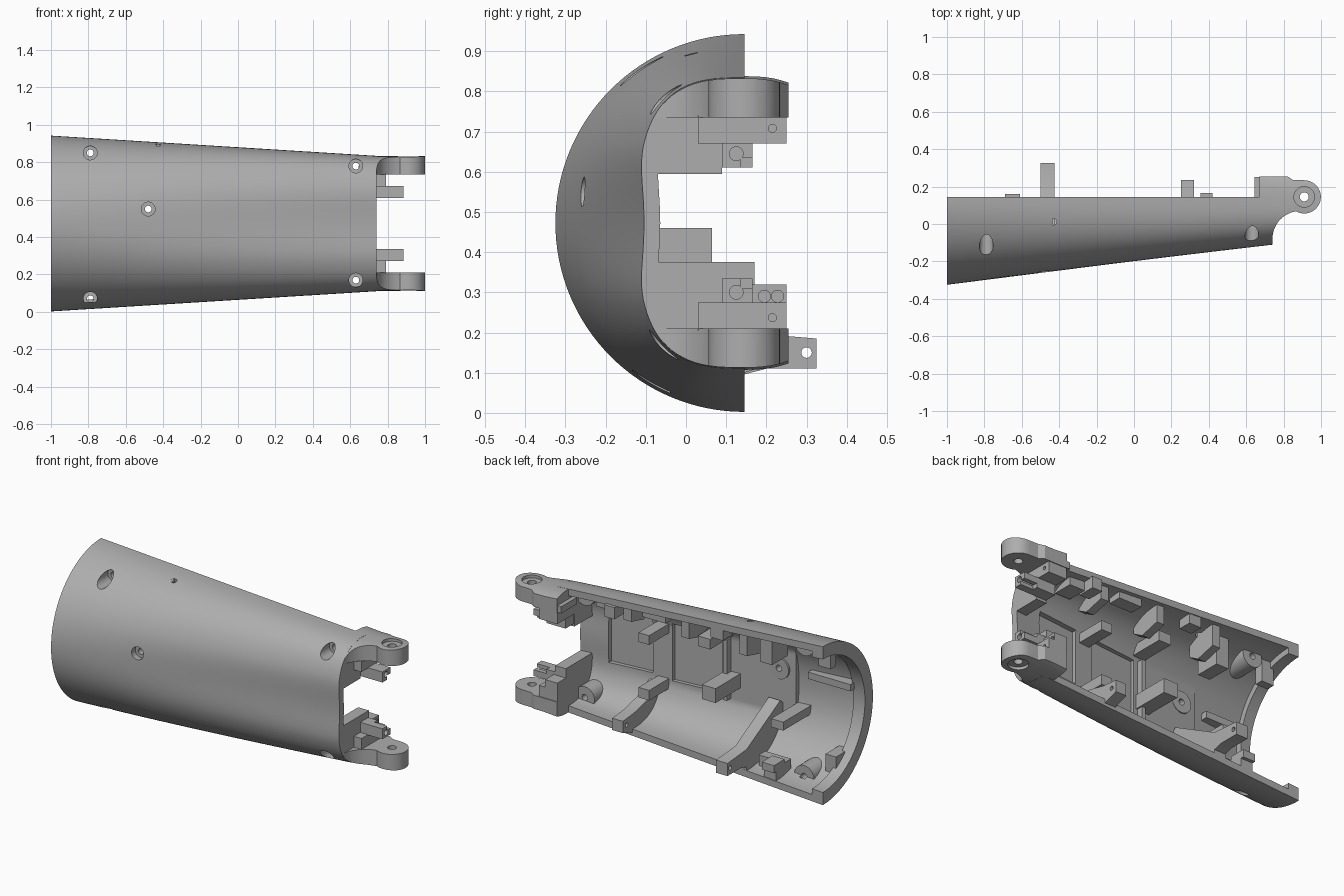
import bpy, bmesh, math
from mathutils import Matrix

if "Cube" in bpy.data.objects:
    bpy.data.objects.remove(bpy.data.objects["Cube"], do_unlink=True)

grey = bpy.data.materials.new("plain grey")
grey.use_nodes = True
grey.diffuse_color = (0.42, 0.42, 0.42, 1)
grey.node_tree.nodes["Principled BSDF"].inputs["Base Color"].default_value = (0.42, 0.42, 0.42, 1)

CY, CZ, END = 0.145, 0.4725, 0.74
SLOPE = 0.094


def flip(z):
    return 2 * CZ - z


def finish(name, bm):
    bmesh.ops.remove_doubles(bm, verts=bm.verts, dist=1e-5)
    bmesh.ops.recalc_face_normals(bm, faces=bm.faces)
    me = bpy.data.meshes.new(name)
    bm.to_mesh(me)
    bm.free()
    me.materials.append(grey)
    ob = bpy.data.objects.new(name, me)
    bpy.context.collection.objects.link(ob)
    return ob


def loft(name, sections, closed=False):
    bm = bmesh.new()
    rings = [[bm.verts.new(p) for p in s] for s in sections]
    n = len(rings[0])
    for a, b in zip(rings, rings[1:] + rings[:1] if closed else rings[1:]):
        for i in range(n):
            j = (i + 1) % n
            bm.faces.new((a[i], a[j], b[j], b[i]))
    if not closed:
        bm.faces.new(rings[0])
        bm.faces.new(rings[-1])
    return finish(name, bm)


def prism(name, pts, axis, lo, hi):
    """Extrude a 2D outline along x (outline y,z) or z (outline x,y)."""
    place = {"x": lambda p, t: (t, p[0], p[1]), "z": lambda p, t: (p[0], p[1], t)}[axis]
    return loft(name, [[place(p, t) for p in pts] for t in (lo, hi)])


def box(name, x0, x1, y0, y1, z0, z1):
    return prism(name, [(x0, y0), (x1, y0), (x1, y1), (x0, y1)], "z", z0, z1)


def cyl(name, x, y, z, r, length, axis):
    """Cylinder starting at the given point and running along +x or +z."""
    bm = bmesh.new()
    m = Matrix.Translation((x, y, z))
    if axis == "x":
        m = m @ Matrix.Rotation(math.pi / 2, 4, "Y")
    m = m @ Matrix.Translation((0, 0, length / 2))
    bmesh.ops.create_cone(bm, cap_ends=True, segments=32, radius1=r, radius2=r, depth=length, matrix=m)
    return finish(name, bm)


def turned(name, x, z, profile, closed):
    """Rings of (radius, y) about an axis along y; closed joins the last ring to the first."""
    turns = [math.tau * (i + 0.3) / 32 for i in range(32)]
    return loft(name, [[(x + r * math.cos(a), y, z + r * math.sin(a)) for a in turns] for r, y in profile], closed)


def boolean(ob, other, op):
    mod = ob.modifiers.new(op, "BOOLEAN")
    mod.operation, mod.object, mod.solver = op, other, "EXACT"
    bpy.context.view_layer.objects.active = ob
    bpy.ops.object.modifier_apply(modifier=mod.name)


def cut(obs, cutters):
    for c in cutters:
        for ob in obs:
            boolean(ob, c, "DIFFERENCE")
        bpy.data.objects.remove(c, do_unlink=True)


def arc(x, inset, span, steps, floor=-9):
    """Round section at the wide end, squarer and slightly waisted at the narrow end."""
    u = (min(x, 0.76) + 1) / 1.74
    h, d, n = 0.47 - 0.108 * u - inset, 0.47 - 0.205 * u - inset, 2 + u
    pts = []
    for i in range(steps):
        a = span * i / (steps - 1 if span < 4 else steps)
        s, c = math.sin(a), math.cos(a)
        k = n if s >= 0 else 2 + 0.5 * u
        z = math.copysign(abs(c) ** (2 / k), c) * h
        y = -math.copysign(abs(s) ** (2 / k), s) * d
        if y < 0:
            y += 0.016 * u * max(0, 1 - (z / 0.2) ** 2) ** 2
        pts.append((x, max(CY + y, floor), CZ + z))
    return pts


def panel_y(x):
    return -0.077 + SLOPE * (x - END)


# Main half shell: thick end rim, round bay, then a flat inner panel
def shell_section(x, inset, panel):
    inner = arc(x, inset, math.pi, 65, panel_y(x) if panel else -9)
    return arc(x, 0, math.pi, 65) + inner[::-1]


BAY = -0.58
stations = [(-1, 0.075, 0), (-0.93, 0.075, 0), (-0.93, 0.04, 0), (BAY, 0.04, 0)]
stations += [(BAY + (END - BAY) * i / 12, 0.04, 1) for i in range(13)]
shell = loft("shell", [shell_section(*s) for s in stations])

# Envelope that trims the inner parts to the outer surface
envelope = loft("envelope", [arc(-1 + 2.05 * i / 14, 0.001, 2 * math.pi, 96) for i in range(15)])
inside = []


def keep(ob):
    boolean(ob, envelope, "INTERSECT")
    inside.append(ob)
    return ob


# Hinge lugs with concave neck and round eye
cx, r = 0.91, 0.089
eye = [(cx + r * math.cos(a), CY + r * math.sin(a))
       for a in [math.radians(-120 + 210 * i / 20) for i in range(21)]]
neck = [(END + 0.15 - 0.15 * math.cos(a), -0.08 + 0.15 * math.sin(a))
        for a in [math.radians(80 * i / 8) for i in range(9)]]
outline = [(0.67, -0.12), (END, -0.12)] + neck[:-1] + eye + [(0.85, 0.235), (0.82, 0.255), (0.67, 0.255)]
for side, m in (("upper", lambda z: z), ("lower", flip)):
    def zz(a, b):
        return sorted((m(a), m(b)))
    lug = keep(prism(side + "_lug", outline, "z", *zz(0.735, 0.9)))
    lo, hi = zz(0.815, 0.9)
    cut([lug], [cyl("bore", cx, CY, -0.1, 0.024, 1.2, "z"),
                cyl("bearing_seat", cx, CY, lo, 0.055, hi - lo, "z")])
    low = side == "lower"
    wall = keep(box(side + "_end_wall", 0.67, END, -0.1, 0.17 if low else 0.09, *zz(0.57 if low else 0.595, 0.8)))
    flange = keep(box(side + "_flange", 0.67, 0.79, 0.03, 0.25, *zz(0.67, 0.74)))
    tab = keep(box(side + "_tab", 0.675, 0.885, 0.09, 0.165, *zz(0.61, 0.672)))
    notch = box("notch", 0.8, 0.9, 0.135, 0.2, *zz(0.6, 0.635))
    cut([tab], [notch, cyl("tab_hole", 0.8, 0.125, m(0.645), 0.017, 0.2, "x")])
    cut([wall, flange], [cyl("pin_hole", 0.7, 0.215, m(0.708), 0.01, 0.2, "x"),
                         cyl("pin_hole", 0.7, -0.075, m(0.71), 0.008, 0.2, "x")])
lower_block = keep(box("lower_block", 0.67, 0.75, 0.165, 0.25, 0.21, 0.32))
cut([lower_block], [cyl("block_hole", 0.69, y, 0.29, 0.015, 0.3, "x") for y in (0.195, 0.228)])

# Screw bosses turned as stepped tubes, with matching drills for the shell
screws = [(-0.79, 0.07, -0.04, 0.02), (-0.79, flip(0.095), -0.04, 0.02),
          (0.63, 0.17, 0.01, 0.05), (0.63, flip(0.165), 0.01, 0.05), (-0.48, 0.55, -0.225, -0.185)]
drills = [cyl("small_hole", -0.43, 0.012, 0.7, 0.017, 0.4, "z")]
for x, z, seat, top in screws:
    keep(turned("screw_boss", x, z, [(0.064, -0.5), (0.064, top), (0.018, top),
                                     (0.018, seat), (0.037, seat), (0.037, -0.5)], True))
    drills.append(turned("drill", x, z, [(0.037, seat - 0.16), (0.037, seat + 0.001),
                                         (0.019, seat + 0.001), (0.019, top + 0.02)], False))

# Shallow rectangular pockets in the inner panel
for x0, x1, z0, z1 in ((0.3, 0.57, 0.34, 0.66), (-0.13, 0.18, 0.32, 0.66)):
    drills.append(prism("pocket", [(x0, panel_y(x0) - 0.022), (x1, panel_y(x1) - 0.022),
                                   (x1, 0), (x0, 0)], "z", z0, z1))

# All shell openings are cut in one go
bpy.ops.object.select_all(action="DESELECT")
for d in drills:
    d.select_set(True)
bpy.context.view_layer.objects.active = drills[0]
bpy.ops.object.join()
cut([shell], [drills[0]])

# Gusset ribs on both side walls
rib = [(0.325, 0.11), (0.325, 0.185), (0.145, 0.2), (-0.17, 0.37), (-0.25, 0.3), (-0.12, 0.06),
       (0.14, 0.0), (0.146, 0.096), (0.2, 0.11)]
big_rib = keep(prism("long_rib", rib, "x", -0.5, -0.425))
cut([big_rib], [cyl("rib_hole", -0.6, 0.3, 0.15, 0.013, 0.3, "x")])
fin = [(0.235, 0.13), (0.235, 0.2), (0.13, 0.21), (0.0, 0.24), (-0.15, 0.32), (-0.2, 0.2),
       (0.14, 0.0), (0.146, 0.1)]
fin_rib = keep(prism("short_rib", fin, "x", 0.25, 0.32))
cut([fin_rib], [cyl("rib_hole", 0.2, 0.2, 0.165, 0.012, 0.2, "x")])
upper_fin = [(0.12, 0.74), (0.0, 0.71), (-0.07, 0.75), (-0.07, 0.95), (0.12, 0.95)]
for x in (-0.46, -0.08, 0.3):
    keep(prism("upper_rib", upper_fin, "x", x - 0.025, x + 0.025))

# Mounting blocks standing on the panel and the walls
blocks = [(-0.24, -0.15, -0.2, 0.065, 0.375, 0.46), (0.2, 0.27, -0.15, 0.06, 0.27, 0.33),
          (0.2, 0.27, -0.15, 0.06, 0.6, 0.655), (-0.2, -0.12, -0.2, 0.06, 0.68, 0.74),
          (-0.6, -0.52, -0.1, 0.05, 0.69, 0.9), (-0.66, -0.58, -0.25, 0.03, 0.31, 0.36),
          (-0.69, -0.61, 0.06, 0.14, 0.0, 0.16), (-0.69, -0.61, 0.13, 0.16, 0.115, 0.16),
          (-0.69, -0.52, 0.0, 0.06, 0.0, 0.14),
          (0.355, 0.42, 0.06, 0.14, 0.75, 0.9), (0.355, 0.42, 0.13, 0.165, 0.75, 0.82),
          (0.05, 0.2, 0.04, 0.12, 0.79, 0.9),
          (0.42, 0.52, -0.02, 0.1, 0.76, 0.9), (-0.34, -0.26, 0.06, 0.14, 0.8, 0.95),
          (-0.95, -0.87, -0.05, 0.0, 0.74, 0.9), (-0.94, -0.66, -0.3, -0.2, 0.53, 0.57),
          (-0.95, -0.88, -0.2, -0.05, 0.1, 0.2), (0.645, 0.69, 0.1, 0.25, 0.74, 0.78)]
for b in blocks:
    keep(box("mount_block", *b))

# Low bar across the panel beside the wide pocket
keep(box("panel_bar", -0.182, -0.158, panel_y(-0.17) - 0.02, panel_y(-0.17) + 0.04, 0.3, 0.66))

bpy.data.objects.remove(envelope, do_unlink=True)
for ob in [shell] + inside:
    bpy.ops.object.select_all(action="DESELECT")
    ob.select_set(True)
    bpy.context.view_layer.objects.active = ob
    bpy.ops.object.shade_smooth_by_angle(angle=math.radians(30))
